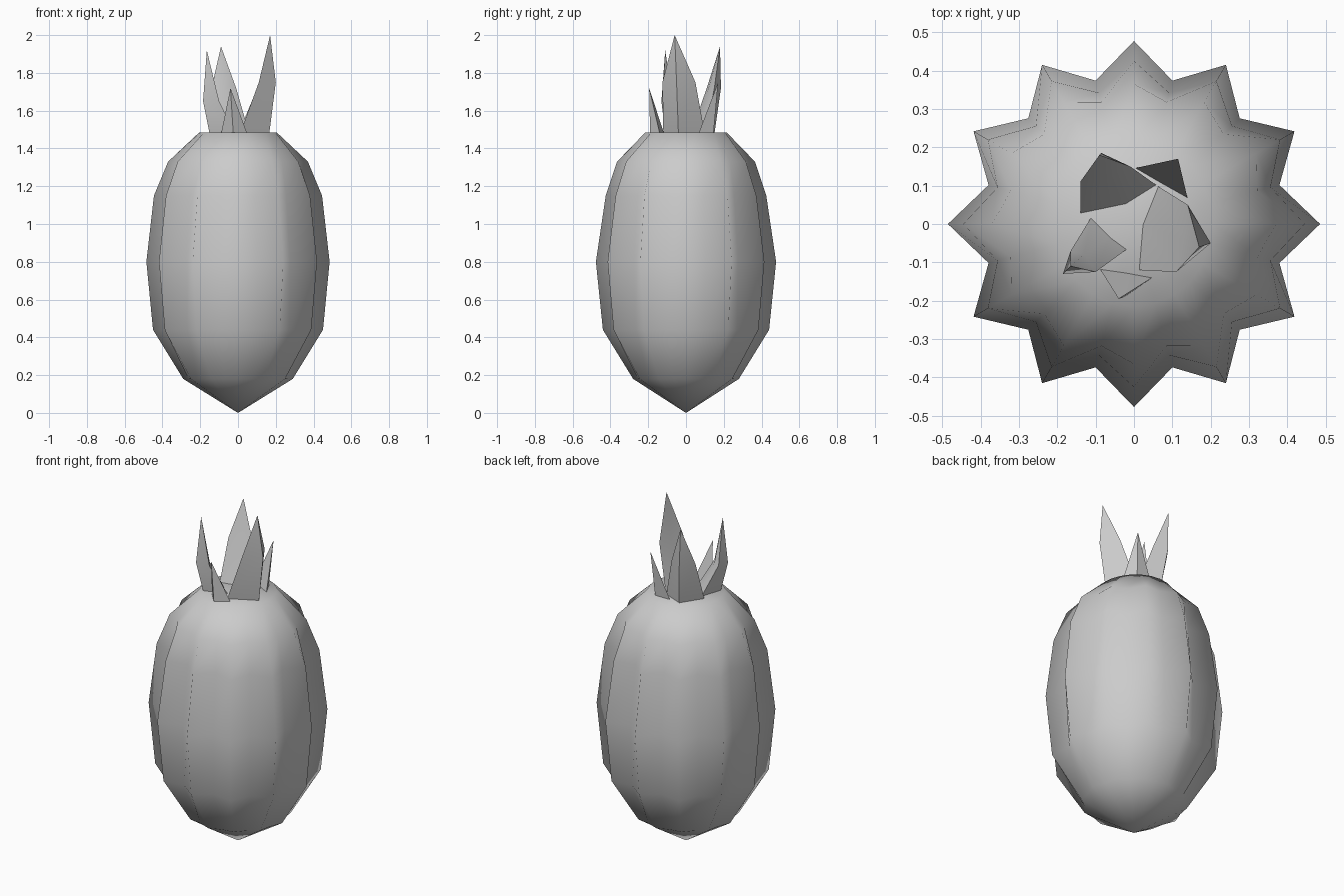
import bpy, math
from math import sin, cos, pi

cube = bpy.data.objects.get("Cube")
if cube:
    bpy.data.objects.remove(cube, do_unlink=True)

grey = bpy.data.materials.new("plain grey")
grey.use_nodes = True
tone = (0.6, 0.6, 0.6, 1)
grey.diffuse_color = tone
grey.node_tree.nodes["Principled BSDF"].inputs["Base Color"].default_value = tone


def add_mesh(name, verts, faces, angle):
    mesh = bpy.data.meshes.new(name)
    mesh.from_pydata(verts, [], faces)
    mesh.materials.append(grey)
    obj = bpy.data.objects.new(name, mesh)
    bpy.context.collection.objects.link(obj)
    bpy.ops.object.select_all(action="DESELECT")
    obj.select_set(True)
    bpy.context.view_layer.objects.active = obj
    bpy.ops.object.mode_set(mode="EDIT")
    bpy.ops.mesh.select_all(action="SELECT")
    bpy.ops.mesh.normals_make_consistent(inside=False)
    bpy.ops.object.mode_set(mode="OBJECT")
    if angle:
        bpy.ops.object.shade_smooth_by_angle(angle=math.radians(angle))
    else:
        bpy.ops.object.shade_smooth()
    return obj


def skin(rings, bottom=None, top=None):
    """Join rings of equal size; close each end with a point or a flat cap."""
    n = len(rings[0])
    verts = [v for ring in rings for v in ring]
    faces = [(r * n + i, r * n + (i + 1) % n, (r + 1) * n + (i + 1) % n, (r + 1) * n + i)
             for r in range(len(rings) - 1) for i in range(n)]
    for point, start in ((bottom, 0), (top, (len(rings) - 1) * n)):
        if point:
            verts.append(point)
            faces += [(start + i, start + (i + 1) % n, len(verts) - 1) for i in range(n)]
        else:
            faces.append(tuple(range(start, start + n)))
    return verts, faces


# Ribbed fruit body: height, side ridge radius, front ridge radius, groove ratio
profile = [
    (0.18, 0.29, 0.28, 0.94),
    (0.44, 0.45, 0.44, 0.86),
    (0.80, 0.485, 0.477, 0.81),
    (1.15, 0.445, 0.425, 0.83),
    (1.33, 0.37, 0.365, 0.9),
    (1.485, 0.205, 0.215, 1.0),
]
RIDGES = 12
body_rings = []
for z, side, front, groove in profile:
    ring = []
    for i in range(RIDGES * 2):
        a = pi * i / RIDGES
        r = side * cos(a) ** 2 + front * sin(a) ** 2
        r *= groove if i % 2 else 1
        ring.append((r * cos(a), r * sin(a), z))
    body_rings.append(ring)
add_mesh("fruit_body", *skin(body_rings, bottom=(0, 0, 0), top=(0, 0, 1.485)), 0)


# Crown leaves: base and middle rings run edge, inner, edge, outer
def leaf(name, base, mid, mid_z, tip):
    rings = [[(x, y, 1.475) for x, y in base]]
    if mid:
        rings.append([(x, y, mid_z) for x, y in mid])
    add_mesh(name, *skin(rings, top=tip), 55)


leaf("left_tall_leaf",
     [(0.06, 0.10), (0.02, 0), (0.01, -0.12), (0.165, -0.04)],
     [(0.14, 0.05), (0.13, -0.04), (0.11, -0.125), (0.2, -0.05)], 1.75,
     (0.17, -0.06, 2.0))
leaf("back_tall_leaf",
     [(-0.14, 0.025), (-0.02, 0.05), (0.06, 0.10), (-0.06, 0.15)],
     [(-0.14, 0.11), (-0.07, 0.12), (-0.01, 0.15), (-0.085, 0.185)], 1.72,
     (-0.09, 0.18, 1.94))
leaf("right_leaf",
     [(-0.11, 0.02), (-0.06, -0.03), (-0.015, -0.063), (-0.15, -0.11)],
     [(-0.165, -0.07), (-0.13, -0.08), (-0.1, -0.125), (-0.185, -0.13)], 1.65,
     (-0.165, -0.11, 1.92))
leaf("front_small_leaf",
     [(-0.09, -0.115), (-0.02, -0.125), (0.05, -0.138), (-0.025, -0.19)],
     None, 0, (-0.04, -0.195, 1.72))
leaf("back_small_leaf",
     [(0.0, 0.145), (0.06, 0.11), (0.14, 0.065), (0.1, 0.145)],
     None, 0, (0.115, 0.17, 1.75))
